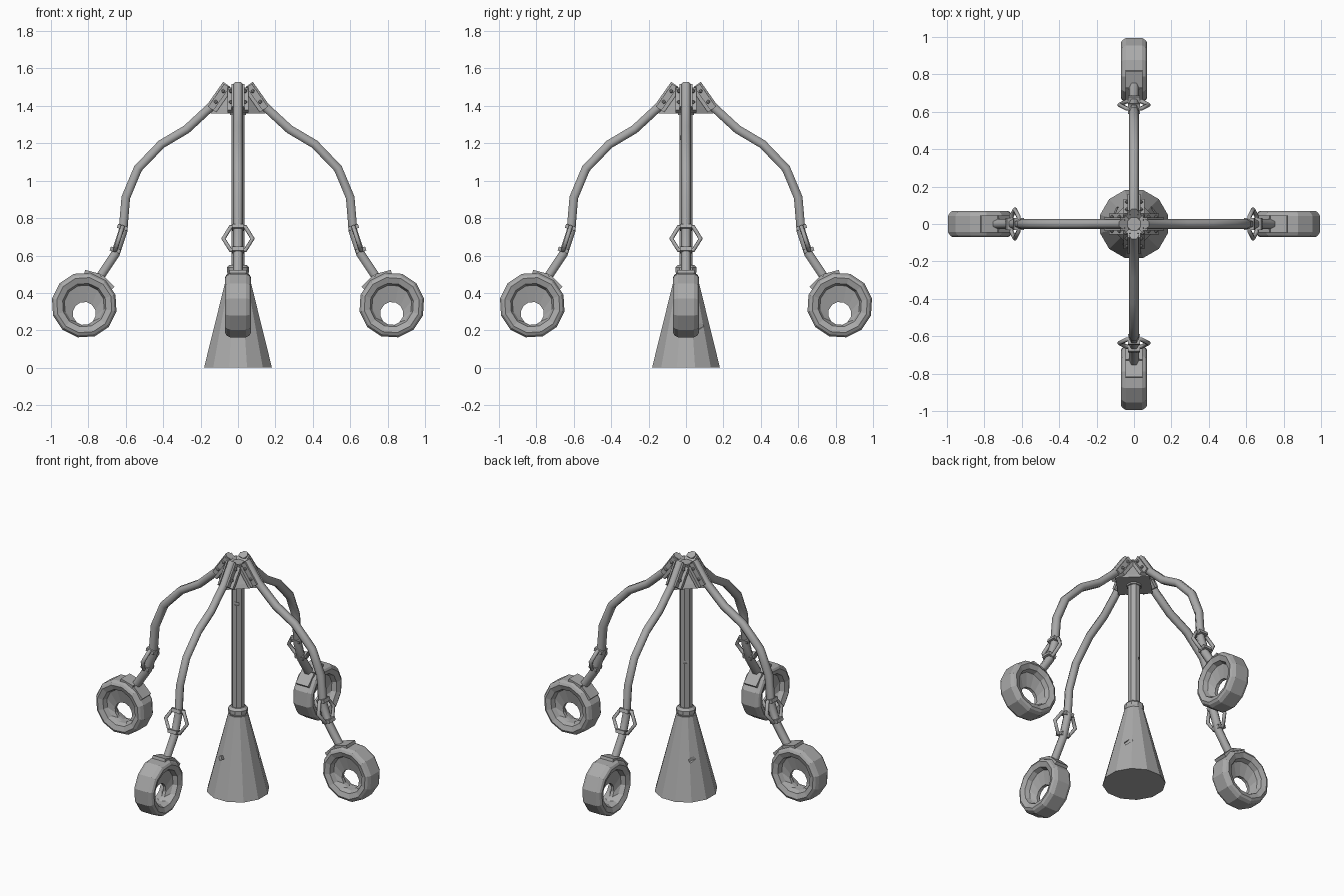
import bpy, bmesh
from math import sin, cos, pi, atan2
from mathutils import Matrix, Vector

if "Cube" in bpy.data.objects:
    bpy.data.objects.remove(bpy.data.objects["Cube"], do_unlink=True)

grey = bpy.data.materials.new("painted grey metal")
grey.use_nodes = True
grey.diffuse_color = (0.4, 0.4, 0.4, 1)
grey.node_tree.nodes["Principled BSDF"].inputs["Base Color"].default_value = (0.4, 0.4, 0.4, 1)


def make(name, bm, matrix=Matrix()):
    bmesh.ops.recalc_face_normals(bm, faces=bm.faces)
    mesh = bpy.data.meshes.new(name)
    bm.to_mesh(mesh)
    bm.free()
    mesh.materials.append(grey)
    ob = bpy.data.objects.new(name, mesh)
    ob.matrix_world = matrix
    bpy.context.collection.objects.link(ob)
    return ob


def bridge(bm, loops, closed=False):
    """Skin a list of vertex rings, capping both ends unless closed."""
    n = len(loops[0])
    pairs = list(zip(loops, loops[1:])) + ([(loops[-1], loops[0])] if closed else [])
    for a, b in pairs:
        for i in range(n):
            bm.faces.new((a[i], a[(i + 1) % n], b[(i + 1) % n], b[i]))
    if not closed:
        bm.faces.new(loops[0])
        bm.faces.new(loops[-1])


def lathe(name, profile, sides, turn=0.0):
    bm = bmesh.new()
    loops = [[bm.verts.new((r * cos(2 * pi * i / sides + turn),
                            r * sin(2 * pi * i / sides + turn), z))
              for i in range(sides)] for r, z in profile]
    bridge(bm, loops)
    return make(name, bm)


def add_box(bm, centre, size, tilt=0.0):
    m = (Matrix.Translation(centre) @ Matrix.Rotation(tilt, 4, "Y")
         @ Matrix.Diagonal((*size, 1)))
    bmesh.ops.create_cube(bm, size=1, matrix=m)


def tube(name, points, radius, matrix, cyclic=False):
    curve = bpy.data.curves.new(name, "CURVE")
    curve.dimensions = "3D"
    curve.bevel_depth = radius
    curve.bevel_resolution = 1
    curve.use_fill_caps = True
    spline = curve.splines.new("POLY")
    spline.points.add(len(points) - 1)
    for p, co in zip(spline.points, points):
        p.co = (*co, 1)
    spline.use_cyclic_u = cyclic
    curve.materials.append(grey)
    ob = bpy.data.objects.new(name, curve)
    ob.matrix_world = matrix
    bpy.context.collection.objects.link(ob)
    return ob


def notch(target, centre, size, spin):
    """Cut a battle-worn wedge out of a part."""
    bm = bmesh.new()
    bmesh.ops.create_cone(bm, segments=3, radius1=1, radius2=1, depth=2, cap_ends=True)
    m = Matrix.Translation(centre) @ spin @ Matrix.Diagonal((*size, 1))
    cutter = make("notch_cutter", bm, m)
    cutter.hide_render = True
    mod = target.modifiers.new("notch", "BOOLEAN")
    mod.object = cutter
    mod.solver = "EXACT"
    bpy.context.view_layer.objects.active = target
    bpy.ops.object.modifier_apply(modifier=mod.name)
    bpy.data.objects.remove(cutter, do_unlink=True)


# Centre stand
base = lathe("base_cone", [(0.188, 0), (0.06, 0.5)], 12, pi / 12)
pole = lathe("pole", [(0.038, 0.49), (0.038, 1.47)], 8, pi / 8)
lathe("base_collar", [(0.05, 0.49), (0.06, 0.515), (0.06, 0.535), (0.045, 0.55)], 10)
lathe("top_collar", [(0.046, 1.35), (0.046, 1.40)], 8, pi / 8)
lathe("top_bracket", [(0.145, 1.36), (0.13, 1.385), (0.05, 1.49)], 4)

# Worn notches
for angle, height in ((0.6, 0.22), (-1.9, 0.24), (2.5, 0.25)):
    r = 0.188 - 0.256 * height
    notch(base, (r * cos(angle), r * sin(angle), height), (0.022, 0.045, 0.012),
          Matrix.Rotation(angle, 4, "Z") @ Matrix.Rotation(0.5, 4, "X"))
for angle, height in ((-1.2, 1.23), (2.2, 0.85)):
    notch(pole, (0.037 * cos(angle), 0.037 * sin(angle), height), (0.014, 0.03, 0.01),
          Matrix.Rotation(angle, 4, "Z"))

ARM = [(0.06, 1.515), (0.145, 1.395), (0.275, 1.275), (0.41, 1.195), (0.535, 1.065),
       (0.6, 0.91), (0.615, 0.73), (0.655, 0.61), (0.745, 0.475)]
TYRE = Vector((0.822, 0, 0.335))
SIDES = 12
slope = Vector((0.085, 0, -0.12)).normalized()
outward = Vector((0.12, 0, 0.085)).normalized()
clamp_tilt = atan2(0.12, 0.085) - pi / 2


def clamp(spin):
    # Channel holding the arm, with side flanges and bolts
    mid = Vector((0.1, 0, 1.445))
    bm = bmesh.new()
    tilt = atan2(0.12, 0.085)
    add_box(bm, mid - outward * 0.022, (0.15, 0.11, 0.02), tilt)
    for s in (-1, 1):
        add_box(bm, mid + Vector((0, s * 0.029, 0)) - outward * 0.002, (0.15, 0.01, 0.045), tilt)
        for along in (-0.04, 0.03):
            c = mid + slope * along + outward * 0.002 + Vector((0, s * 0.038, 0))
            bmesh.ops.create_icosphere(bm, subdivisions=1, radius=0.011,
                                       matrix=Matrix.Translation(c))
    make("arm_clamp", bm, spin)


def tyre(spin):
    # Rings as radius, half width, drop; the hub opening sits low
    half = [(0.062, 0.01, 0.045), (0.108, 0.03, 0), (0.118, 0.058, 0),
            (0.15, 0.07, 0), (0.165, 0.062, 0), (0.176, 0.042, 0)]
    rings = [(r, -w, d) for r, w, d in half] + [(r, w, d) for r, w, d in reversed(half)]
    bm = bmesh.new()
    loops = [[bm.verts.new(TYRE + Vector((r * cos(2 * pi * i / SIDES + 0.2), w,
                                         r * sin(2 * pi * i / SIDES + 0.2) - d)))
              for i in range(SIDES)] for r, w, d in rings]
    bridge(bm, loops, closed=True)
    make("tyre", bm, spin)
    # Mounting plate where the arm meets the tyre
    bm = bmesh.new()
    for a in (1.84, 2.36):
        c = TYRE + Vector((cos(a), 0, sin(a))) * 0.172
        add_box(bm, c, (0.09, 0.09, 0.022), pi / 2 - a)
    make("tyre_mount", bm, spin)


def handle(spin):
    # Six-sided grip ring around the arm
    centre = Vector((0.637, 0, 0.69))
    up = Vector((-0.3, 0, 0.95)).normalized()
    pts = [centre + Vector((0, 0.078 * cos(i * pi / 3), 0)) + up * 0.076 * sin(i * pi / 3)
           for i in range(6)]
    tube("grip_ring", pts, 0.012, spin, cyclic=True)
    bm = bmesh.new()
    for s in (-1, 1):
        add_box(bm, centre + up * 0.064 * s, (0.056, 0.062, 0.022), -0.3)
    make("grip_strap", bm, spin)


for k in range(4):
    turn = Matrix.Rotation(k * pi / 2, 4, "Z")
    tube("arm", [(x, 0, z) for x, z in ARM], 0.027, turn)
    clamp(turn)
    tyre(turn)
    handle(turn)
